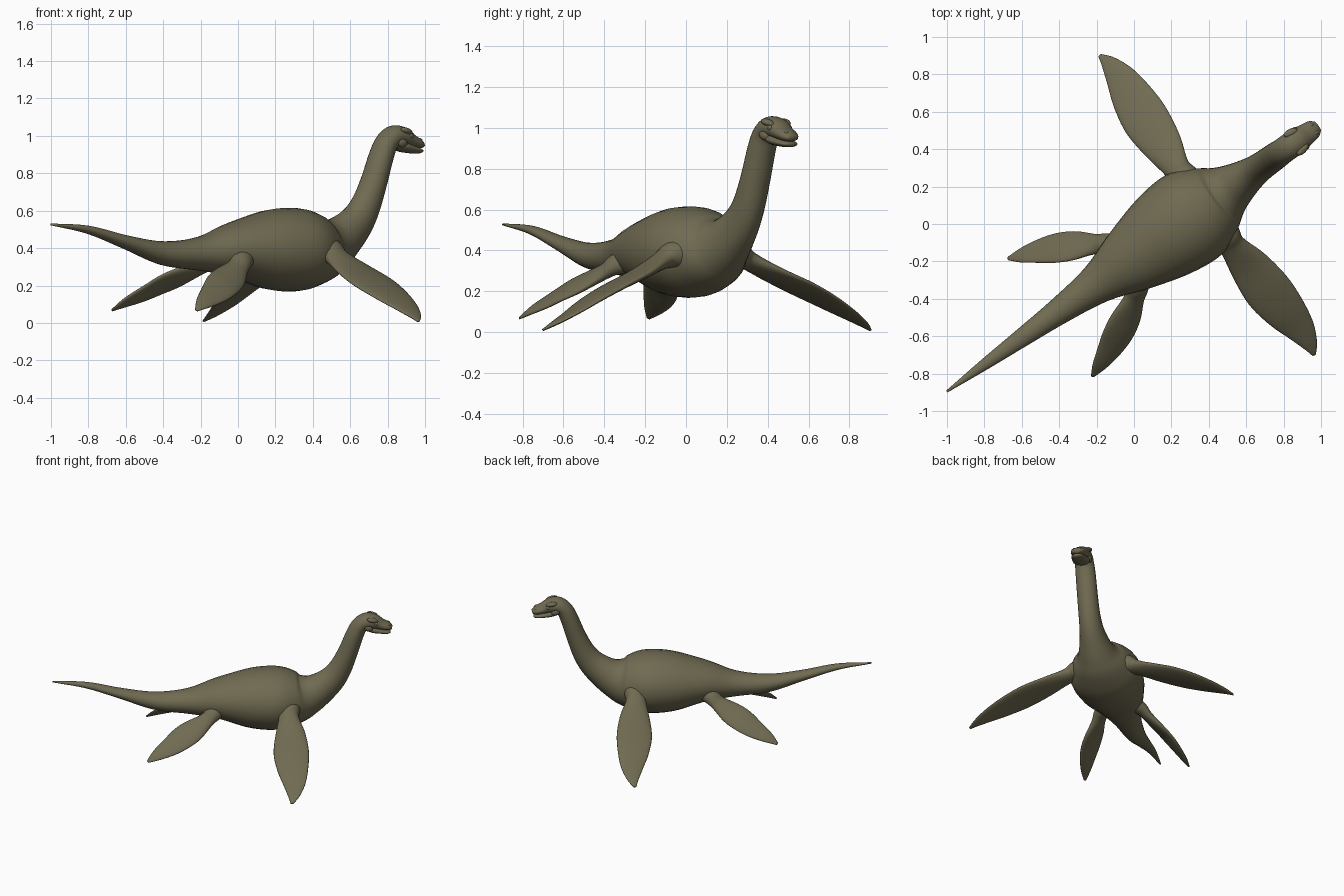
import bpy, bmesh, math
from mathutils import Vector, Matrix

cube = bpy.data.objects.get("Cube")
if cube:
    bpy.data.objects.remove(cube)

SKIN = (0.16, 0.145, 0.083, 1)
skin = bpy.data.materials.new("olive_skin")
skin.use_nodes = True
skin.diffuse_color = SKIN
skin.node_tree.nodes["Principled BSDF"].inputs["Base Color"].default_value = SKIN

# The animal is modelled along +x, then turned to its diagonal heading
HEADING = Matrix.Translation((0.39, 0.10, 0)) @ Matrix.Rotation(math.radians(35.6), 4, 'Z')


def finish(name, bm):
    bmesh.ops.recalc_face_normals(bm, faces=bm.faces)
    for f in bm.faces:
        f.smooth = True
    mesh = bpy.data.meshes.new(name)
    bm.to_mesh(mesh)
    bm.free()
    mesh.materials.append(skin)
    obj = bpy.data.objects.new(name, mesh)
    bpy.context.collection.objects.link(obj)
    obj.matrix_world = HEADING
    return obj


def smooth_rows(rows, steps):
    """Catmull-Rom interpolation of the section table."""
    pts = [Vector(r) for r in rows]
    pts = [2 * pts[0] - pts[1]] + pts + [2 * pts[-1] - pts[-2]]
    out = []
    for a, b, c, d in zip(pts, pts[1:], pts[2:], pts[3:]):
        for i in range(steps):
            t = i / steps
            out.append(0.5 * (2 * b + (c - a) * t + (2 * a - 5 * b + 4 * c - d) * t ** 2
                              + (3 * b - a - 3 * c + d) * t ** 3))
    return out + [pts[-2]]


def loft(name, rows, side, sides=28, steps=5, mirror=1):
    """Elliptical sections (x, y, z, half width, half thickness) along a path."""
    rows = smooth_rows(rows, steps)
    bm = bmesh.new()
    rings = []
    for i, r in enumerate(rows):
        ahead, behind = rows[min(i + 1, len(rows) - 1)], rows[max(i - 1, 0)]
        tangent = Vector((ahead - behind)[:3]).normalized()
        s = Vector(side)
        s = (s - tangent * s.dot(tangent)).normalized()
        n = tangent.cross(s)
        ring = []
        for k in range(sides):
            a = math.tau * k / sides
            p = Vector(r[:3]) + s * (r[3] * math.cos(a)) + n * (r[4] * math.sin(a))
            p.y *= mirror
            ring.append(bm.verts.new(p))
        rings.append(ring)
    for a, b in zip(rings, rings[1:]):
        for k in range(sides):
            j = (k + 1) % sides
            bm.faces.new((a[k], a[j], b[j], b[k]))
    bm.faces.new(rings[0])
    bm.faces.new(rings[-1])
    return finish(name, bm)


def blob(name, centre, size, tilt=0, yaw=0):
    bm = bmesh.new()
    bmesh.ops.create_uvsphere(bm, u_segments=16, v_segments=10, radius=1)
    place = (Matrix.Translation(centre) @ Matrix.Rotation(yaw, 4, 'Z')
             @ Matrix.Rotation(tilt, 4, 'Y') @ Matrix.Diagonal((*size, 1)))
    bmesh.ops.transform(bm, matrix=place, verts=bm.verts)
    return finish(name, bm)


# Tail, trunk, neck and skull in one sweep
loft("body", [
    (-1.71, 0, .527, .006, .005), (-1.464, 0, .498, .03, .022), (-1.218, 0, .432, .05, .037),
    (-.972, 0, .373, .072, .064), (-.726, 0, .37, .108, .092), (-.5, 0, .392, .185, .15),
    (-.28, 0, .392, .245, .212), (-.09, 0, .392, .26, .222), (.05, 0, .397, .205, .185),
    (.125, 0, .415, .15, .15), (.2, 0, .455, .115, .122), (.29, 0, .53, .088, .1),
    (.355, 0, .62, .078, .084), (.412, 0, .75, .075, .071), (.462, 0, .89, .073, .064),
    (.497, 0, .962, .07, .06), (.545, 0, .998, .07, .058), (.6, 0, .995, .068, .052),
    (.65, 0, .975, .059, .038), (.7, 0, .958, .05, .028), (.728, 0, .948, .03, .014),
], (0, 1, 0))

# Lower jaw
loft("lower_jaw", [
    (.53, 0, .965, .045, .03), (.59, 0, .945, .062, .03), (.65, 0, .93, .056, .023),
    (.70, 0, .921, .046, .016), (.72, 0, .92, .028, .009),
], (0, 1, 0))

FRONT = [
    (.0, .12, .385, .09, .09), (-.01, .2, .375, .075, .07), (-.015, .26, .35, .073, .045),
    (-.005, .4, .285, .108, .03), (0, .56, .22, .127, .024), (.01, .7, .157, .113, .02),
    (.02, .82, .096, .083, .015), (.015, .92, .045, .045, .011), (0, .985, .01, .01, .005),
]
REAR = [
    (-.5, .08, .36, .07, .07), (-.56, .145, .33, .06, .05), (-.61, .18, .295, .06, .035),
    (-.7, .235, .245, .088, .027), (-.78, .28, .205, .092, .022), (-.86, .32, .16, .077, .019),
    (-.96, .361, .11, .046, .014), (-1.03, .388, .068, .01, .005),
]

for word, m in (("left", 1), ("right", -1)):
    loft("front_flipper_" + word, FRONT, (1, 0, .1), mirror=m)
    loft("rear_flipper_" + word, REAR, (.37, .73, -.57), mirror=m)
    # Face details
    blob("brow_" + word, (.59, m * .054, 1.026), (.042, .022, .017), .25, -m * .2)
    blob("eye_" + word, (.615, m * .058, 1.0), (.016, .012, .014))
    blob("cheek_" + word, (.56, m * .052, .965), (.035, .02, .025), .3)
    blob("nostril_" + word, (.7, m * .024, .978), (.016, .011, .01), .3)
